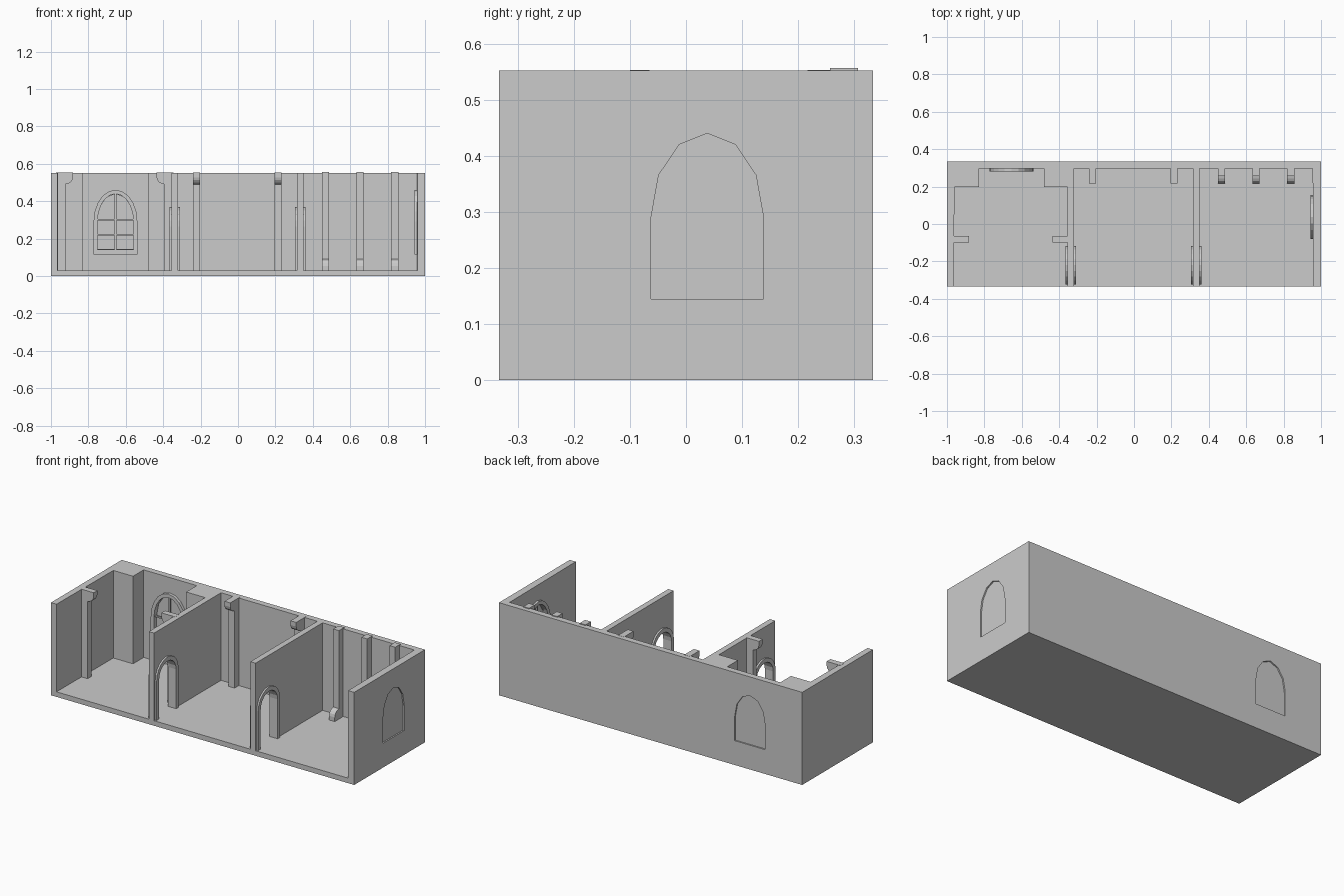
import bpy, bmesh, math

if "Cube" in bpy.data.objects:
    bpy.data.objects.remove(bpy.data.objects["Cube"])

MAPS = {
    "xz": lambda u, v, w: (u, w, v),
    "yz": lambda u, v, w: (w, u, v),
    "xy": lambda u, v, w: (u, v, w),
}


def finish(name, bm):
    bmesh.ops.recalc_face_normals(bm, faces=bm.faces)
    me = bpy.data.meshes.new(name)
    bm.to_mesh(me)
    bm.free()
    ob = bpy.data.objects.new(name, me)
    bpy.context.collection.objects.link(ob)
    return ob


def prism(name, pts, plane, a, b):
    """Extrude a closed 2D profile from a to b along the axis normal to plane."""
    f, bm = MAPS[plane], bmesh.new()
    lo = [bm.verts.new(f(u, v, a)) for u, v in pts]
    hi = [bm.verts.new(f(u, v, b)) for u, v in pts]
    bm.faces.new(lo)
    bm.faces.new(hi)
    for i in range(len(pts)):
        j = (i + 1) % len(pts)
        bm.faces.new((lo[i], lo[j], hi[j], hi[i]))
    return finish(name, bm)


def box(name, x0, x1, y0, y1, z0, z1):
    return prism(name, [(x0, y0), (x1, y0), (x1, y1), (x0, y1)], "xy", z0, z1)


def trim(name, outer, inner, plane, a, b, closed):
    """Flat band between two matching outlines, closed or open at the foot."""
    f, bm, n = MAPS[plane], bmesh.new(), len(outer)
    rings = [[bm.verts.new(f(o[0], o[1], a)), bm.verts.new(f(i[0], i[1], a)),
              bm.verts.new(f(i[0], i[1], b)), bm.verts.new(f(o[0], o[1], b))]
             for o, i in zip(outer, inner)]
    for k in range(n if closed else n - 1):
        p, q = rings[k], rings[(k + 1) % n]
        for m in range(4):
            r = (m + 1) % 4
            bm.faces.new((p[m], p[r], q[r], q[m]))
    if not closed:
        bm.faces.new(rings[0])
        bm.faces.new(rings[-1])
    return finish(name, bm)


def arch(c, hw, z0, spring, top, n=6):
    pts = [(c - hw, z0)]
    for i in range(n + 1):
        t = math.pi * (1 - i / n)
        pts.append((c + hw * math.cos(t), spring + (top - spring) * math.sin(t)))
    return pts + [(c + hw, z0)]


def cut(target, cutter):
    cutter.hide_render = True
    mod = target.modifiers.new("cut", "BOOLEAN")
    mod.operation, mod.solver, mod.object = "DIFFERENCE", "EXACT", cutter
    bpy.context.view_layer.objects.active = target
    bpy.ops.object.modifier_apply(modifier=mod.name)
    bpy.data.objects.remove(cutter, do_unlink=True)


TOP, FLOOR, BACK = 0.552, 0.03, 0.297

# Outer shell, hollowed into three open-fronted rooms
shell = box("room_shell", -1, 1, -0.3335, 0.3335, 0, TOP)
left_room = [(-0.965, -0.5), (-0.355, -0.5), (-0.355, 0.197), (-0.48, 0.197),
             (-0.48, BACK), (-0.83, BACK), (-0.83, 0.197), (-0.96, 0.197)]
mid_room = [(-0.32, -0.5), (0.315, -0.5), (0.315, BACK), (-0.32, BACK)]
right_room = [(0.35, -0.5), (0.962, -0.5), (0.955, BACK), (0.35, BACK)]
for room in (left_room, mid_room, right_room):
    cut(shell, prism("room_cutter", room, "xy", FLOOR, 0.8))

# Doorways through both partitions, with trim on each side
for side, x0, x1 in (("left", -0.355, -0.32), ("right", 0.315, 0.35)):
    hole = arch(-0.22, 0.08, FLOOR, 0.265, 0.345, 10)
    cut(shell, prism("door_cutter", hole, "yz", x0 - 0.02, x1 + 0.02))
    outer = arch(-0.22, 0.103, FLOOR, 0.265, 0.37, 10)
    trim(side + "_door_frame", outer, hole, "yz", x0 - 0.01, x1 + 0.01, False)

# Arched windows: opening, recessed pane, inner trim and glazing bars
# (plane, centre, inner trim face, wall inner face, outer face)
for side, plane, c, face, wall, out in (("back", "xz", -0.655, 0.28, BACK, 0.3335),
                                        ("side", "yz", 0.038, 0.945, 0.96, 1.0)):
    hole = arch(c, 0.1, 0.145, 0.292, 0.44)
    cut(shell, prism("window_cutter", hole, plane, wall - 0.03, out + 0.03))
    prism(side + "_window_pane", hole, plane, out - 0.022, out - 0.008)
    trim(side + "_window_frame", arch(c, 0.117, 0.115, 0.292, 0.461, 10),
         arch(c, 0.096, 0.143, 0.292, 0.44, 10), plane, face, wall + 0.006, True)
    f0, f1 = face + 0.008, face + 0.018
    bars = [(c - 0.005, c + 0.005, 0.143, 0.44)]
    bars += [(c - 0.097, c + 0.097, z - 0.004, z + 0.004) for z in (0.22, 0.3)]
    for u0, u1, v0, v1 in bars:
        prism(side + "_window_bar", [(u0, v0), (u1, v0), (u1, v1), (u0, v1)],
              plane, f0, f1)

# Posts with a curved bracket: (depth from wall, distance from bracket end)
POST = [(-0.01, 0), (0.08, 0), (0.08, 0.025), (0.076, 0.04), (0.067, 0.052),
        (0.053, 0.059), (0.04, 0.062)]


def post(name, plane, wall, direction, a, b, low=False):
    height = (0.557 if low else TOP + 0.001) - FLOOR
    prof = POST + [(0.04, height), (-0.01, height)]
    prof = [(wall + direction * d, FLOOR + t if low else FLOOR + height - t)
            for d, t in prof]
    return prism(name, prof, plane, a, b)


# Left room: posts on the two facing side walls
post("left_room_post_a", "xz", -0.962, 1, -0.1, -0.065)
post("left_room_post_b", "xz", -0.355, -1, -0.1, -0.065)
# Middle room: bracketed posts on the back wall
for x in (-0.222, 0.213):
    post("middle_room_post", "yz", BACK, -1, x - 0.019, x + 0.019)
# Right room: inverted posts with the bracket at the floor
for x in (0.467, 0.653, 0.838):
    post("right_room_post", "yz", BACK, -1, x - 0.019, x + 0.019, True)
